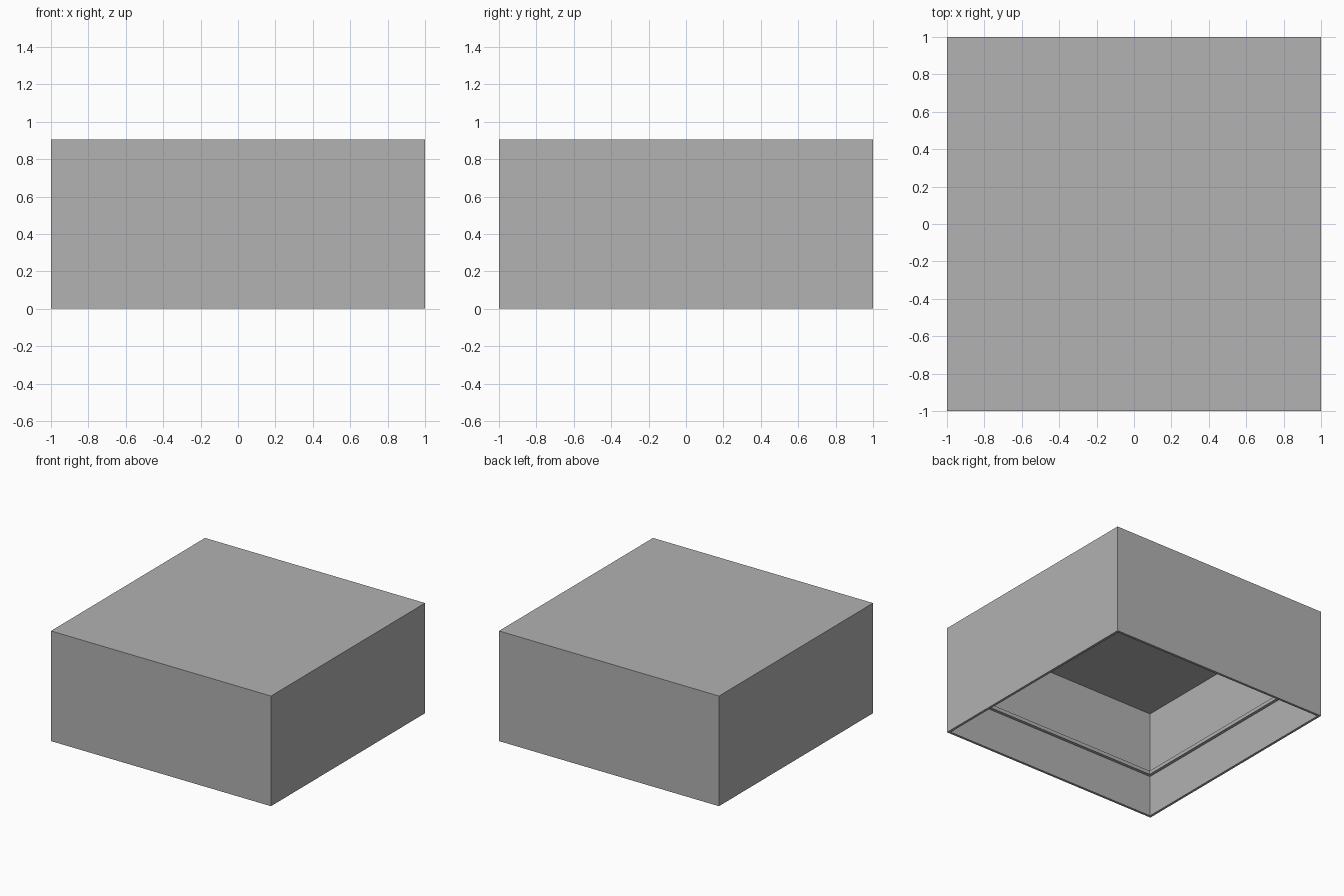
import bpy
import bmesh

default_cube = bpy.data.objects.get("Cube")
if default_cube:
    bpy.data.objects.remove(default_cube, do_unlink=True)

HEIGHT = 0.905
WALL = 0.02
INNER = 1 - WALL

grey = bpy.data.materials.new("plain_grey")
grey.use_nodes = True
colour = (0.445, 0.445, 0.445, 1)
grey.diffuse_color = colour
grey.node_tree.nodes["Principled BSDF"].inputs["Base Color"].default_value = colour


def square_sweep(name, profile, closed):
    """Sweep (half width, z) points round a square; cap the ends if open."""
    bm = bmesh.new()
    rings = [[bm.verts.new((sx * r, sy * r, z))
              for sx, sy in ((-1, -1), (1, -1), (1, 1), (-1, 1))]
             for r, z in profile]
    pairs = list(zip(rings, rings[1:]))
    if closed:
        pairs.append((rings[-1], rings[0]))
    else:
        bm.faces.new(rings[0])
        bm.faces.new(rings[-1])
    for a, b in pairs:
        for i in range(4):
            j = (i + 1) % 4
            bm.faces.new((a[i], a[j], b[j], b[i]))
    bmesh.ops.recalc_face_normals(bm, faces=bm.faces)
    mesh = bpy.data.meshes.new(name)
    bm.to_mesh(mesh)
    bm.free()
    mesh.materials.append(grey)
    obj = bpy.data.objects.new(name, mesh)
    bpy.context.collection.objects.link(obj)
    return obj


# Thin-walled box, open underneath: top, outer wall, rim, inner wall, ceiling
square_sweep("box_shell", [(1, HEIGHT), (1, 0), (INNER, 0),
                           (INNER, HEIGHT - WALL)], closed=False)

# Narrow square rib running round the inside walls
RIB_IN, RIB_LOW, RIB_HIGH = INNER - 0.025, 0.34, 0.37
square_sweep("inner_rib", [(INNER, RIB_LOW), (RIB_IN, RIB_LOW),
                           (RIB_IN, RIB_HIGH), (INNER, RIB_HIGH)], closed=True)
